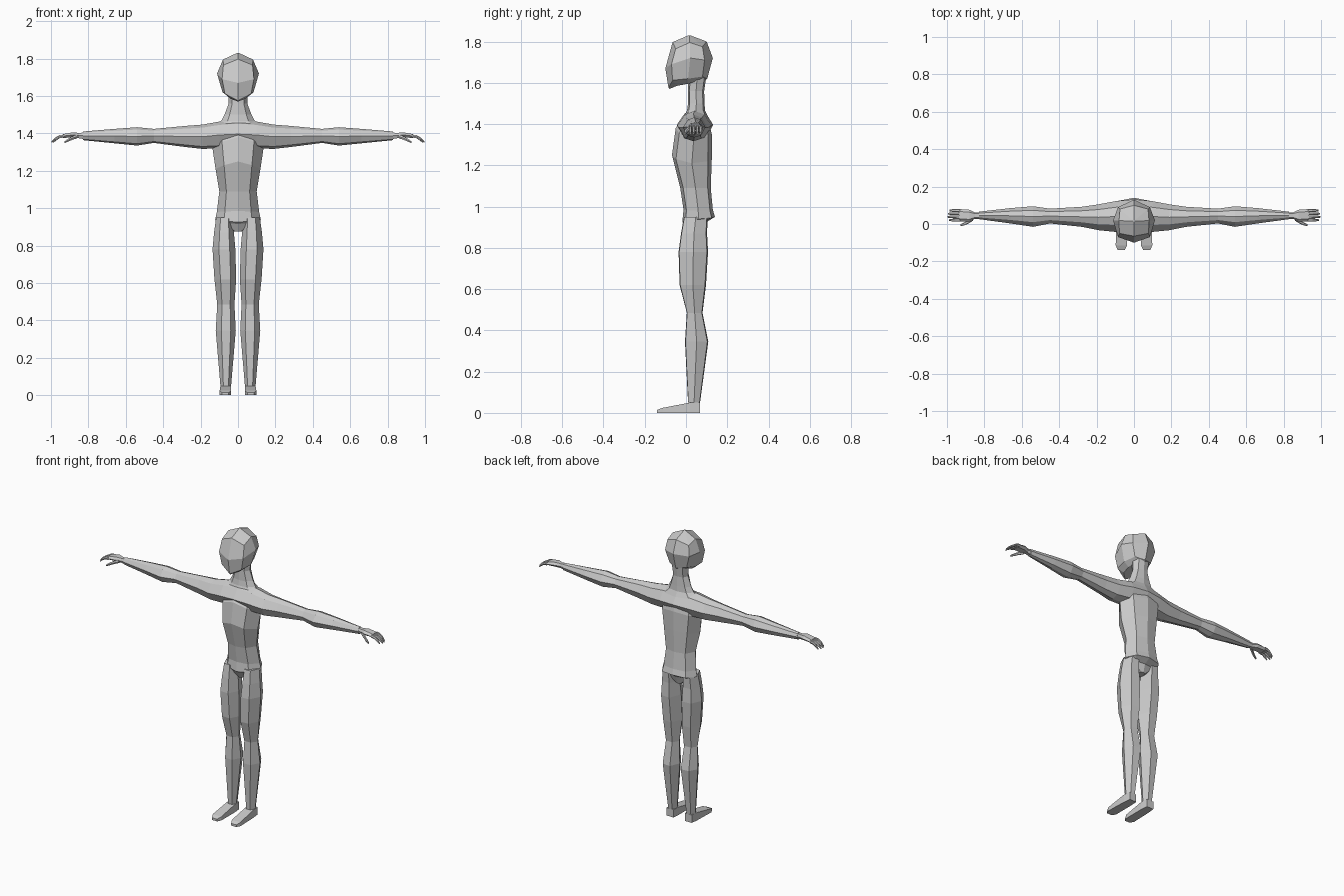
import bpy, bmesh, math

skin = bpy.data.materials.new("plain grey")
skin.diffuse_color = (0.6, 0.6, 0.6, 1)


def loft(name, rings, mirror=False, cap_start=True):
    """Skin a list of equal-length point rings and close the ends."""
    bm = bmesh.new()
    vs = [[bm.verts.new(p) for p in ring] for ring in rings]
    n = len(rings[0])
    for a, b in zip(vs, vs[1:]):
        for i in range(n):
            j = (i + 1) % n
            bm.faces.new((a[i], a[j], b[j], b[i]))
    if cap_start:
        bm.faces.new(vs[0])
    bm.faces.new(vs[-1])
    bmesh.ops.recalc_face_normals(bm, faces=bm.faces[:])
    me = bpy.data.meshes.new(name)
    bm.to_mesh(me)
    bm.free()
    me.materials.append(skin)
    ob = bpy.data.objects.new(name, me)
    bpy.context.collection.objects.link(ob)
    if mirror:
        ob.modifiers.new("mirror", 'MIRROR').use_axis[0] = True
    return ob


def whole(half):
    """Complete a ring from its right half, front centre to back centre."""
    return half + [(-x, y, z) for x, y, z in half[-2:0:-1]]


def body_ring(w, yf, yb, zf, zs, zb):
    """Eight-sided body section with separate front, side and back heights."""
    d = yb - yf
    return whole([(0, yf, zf), (w * .62, yf + d * .1, (zf + zs) / 2),
                  (w, yf + d * .5, zs), (w * .68, yb - d * .1, (zb + zs) / 2),
                  (0, yb, zb)])


# Torso, with a lip at the hips and a wedge between the legs
loft("torso", [body_ring(*r) for r in (
    (.025, .015, .085, .875, .875, .875),
    (.105, -.005, .10, .915, .93, .925),
    (.122, -.018, .14, .925, .94, .95),
    (.113, -.012, .13, .985, .98, .985),
    (.100, -.028, .12, 1.09, 1.09, 1.09),
    (.120, -.068, .125, 1.25, 1.21, 1.23),
    (.138, -.050, .125, 1.38, 1.33, 1.35),
    (.120, -.015, .11, 1.43, 1.40, 1.42))])

# Neck
loft("neck", [body_ring(w, yf, yb, z, z, z) for z, w, yf, yb in (
    (1.43, .14, -.01, .11), (1.467, .09, .005, .092), (1.50, .072, .01, .09),
    (1.56, .05, .01, .088), (1.64, .055, .01, .10))])

# Head: underside of the jaw, cheeks, brow, crown
loft("head", [whole(h) for h in (
    [(0, -.08, 1.57), (.04, -.045, 1.585), (.05, .01, 1.595), (.04, .06, 1.61), (0, .09, 1.61)],
    [(0, -.085, 1.575), (.07, -.065, 1.612), (.083, .01, 1.62), (.06, .08, 1.63), (0, .103, 1.62)],
    [(0, -.10, 1.67), (.085, -.07, 1.69), (.112, .02, 1.72), (.085, .09, 1.71), (0, .13, 1.72)],
    [(0, -.065, 1.797), (.078, -.05, 1.765), (.08, .018, 1.795), (.075, .08, 1.775), (0, .10, 1.80)],
    [(0, .012, 1.83), (.004, .013, 1.83), (.005, .016, 1.83), (.004, .019, 1.83), (0, .02, 1.83)])])


# Arms: eight-sided sections along x (x, front, back, bottom, top)
def arm_ring(x, yf, yb, zb, zt):
    cy, ry, cz, rz = (yf + yb) / 2, (yb - yf) / 2, (zb + zt) / 2, (zt - zb) / 2
    return [(x, cy + ry * a, cz + rz * b) for a, b in (
        (-1, 0), (-.55, .75), (0, 1), (.6, .75), (1, 0), (.6, -.8), (0, -1), (-.6, -.8))]


loft("arm", [arm_ring(*r) for r in (
    (0, -.045, .132, 1.32, 1.472), (.10, -.042, .122, 1.32, 1.463),
    (.19, -.033, .105, 1.317, 1.447), (.28, -.015, .092, 1.327, 1.44),
    (.45, .003, .082, 1.349, 1.424), (.54, -.015, .095, 1.335, 1.433),
    (.66, .003, .085, 1.347, 1.424), (.83, .026, .066, 1.364, 1.41))],
    mirror=True, cap_start=False)


# Hands: flat six-sided palm, then bent fingers and a thumb
def oval(x, y, z, ry, rz):
    return [(x, y + ry * a, z + rz * b) for a, b in (
        (-1, 0), (-.6, 1), (.6, 1), (1, 0), (.6, -1), (-.6, -1))]


loft("palm", [oval(*r) for r in (
    (.82, .045, 1.387, .017, .018), (.85, .045, 1.388, .017, .014),
    (.88, .044, 1.392, .032, .014), (.935, .047, 1.386, .033, .010))], mirror=True)

for label, y, length in (("index", .021, .058), ("middle", .038, .067),
                         ("ring", .055, .065), ("little", .072, .056)):
    loft(label + "_finger", [oval(.93 + length * t, y, 1.386 - drop, r, r) for t, drop, r in (
        (0, 0, .008), (.4, .004, .0075), (.75, .017, .007), (1, .032, .004))], mirror=True)

loft("thumb", [oval(*r) for r in (
    (.86, .03, 1.383, .012, .010), (.885, .013, 1.375, .010, .009),
    (.908, 0, 1.364, .008, .008), (.928, -.006, 1.352, .005, .005))], mirror=True)


# Legs: six-sided sections (z, inner x, outer x, front, back)
def leg_ring(z, xi, xo, yf, yb):
    w, d = xo - xi, yb - yf
    return [(xi + w * a, yf + d * b, z) for a, b in (
        (1, .5), (.72, .02), (.25, 0), (0, .45), (.25, 1), (.75, .96))]


loft("leg", [leg_ring(*r) for r in (
    (.95, .03, .117, -.010, .105), (.87, .022, .128, -.024, .102),
    (.78, .014, .136, -.036, .107), (.62, .010, .126, -.031, .097),
    (.485, .019, .111, .004, .080), (.345, .012, .119, -.005, .108),
    (.05, .037, .094, .010, .068))], mirror=True)

# Feet: sections from heel to tapered toe (y, inner x, outer x, top)
loft("foot", [[(xi, y, 0), (xo, y, 0), (xo, y, h), (xi, y, h)] for y, xi, xo, h in (
    (.068, .041, .089, .05), (.02, .037, .094, .05),
    (-.115, .037, .098, .024), (-.14, .05, .086, .014))], mirror=True)
